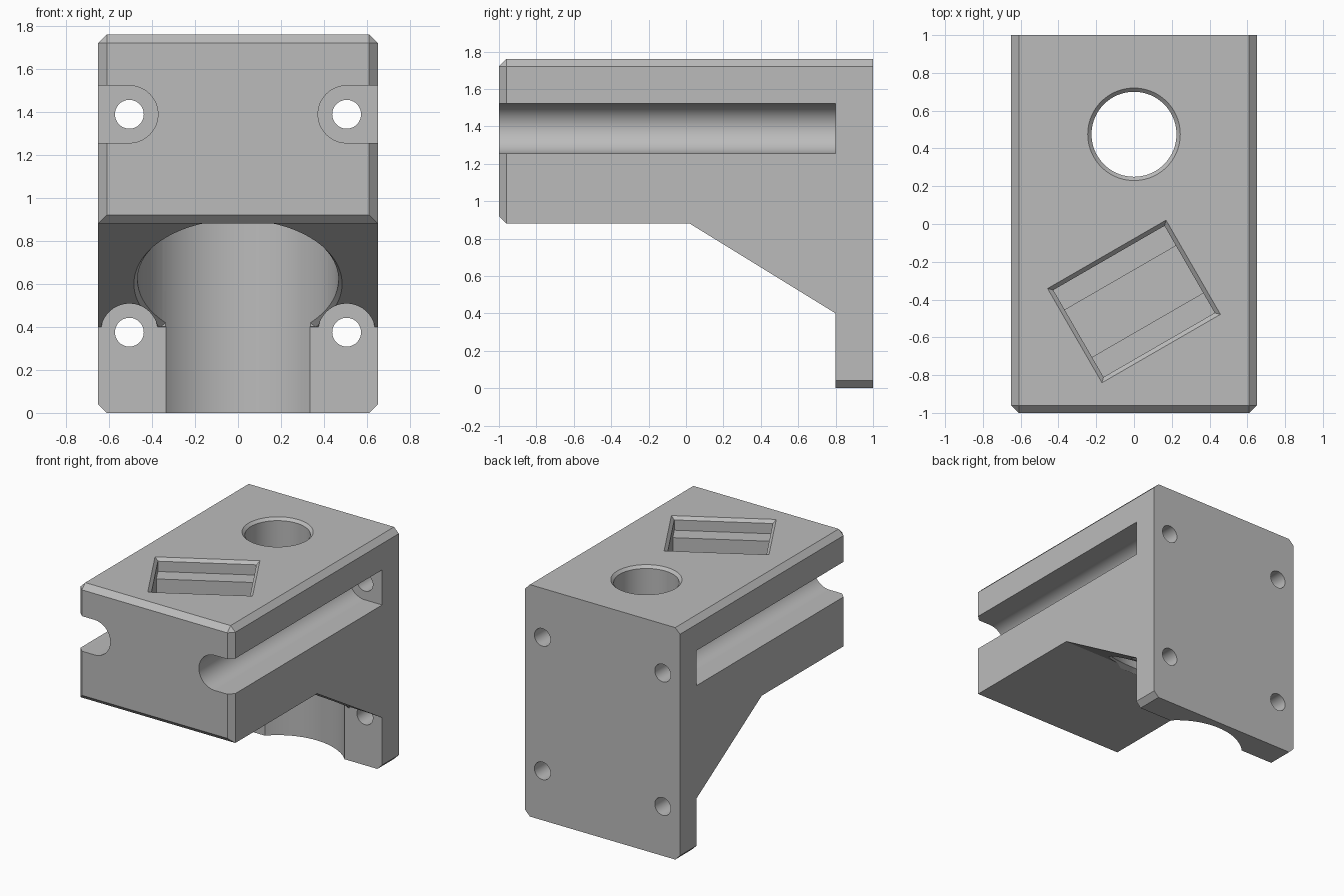
import bpy
import bmesh
from math import sin, cos, pi, radians
from mathutils import Matrix, Vector

old = bpy.data.objects.get("Cube")
if old:
    bpy.data.objects.remove(old, do_unlink=True)

grey = bpy.data.materials.new("plain grey")
grey.use_nodes = True
grey.diffuse_color = (0.5, 0.5, 0.5, 1)
grey.node_tree.nodes["Principled BSDF"].inputs["Base Color"].default_value = (0.5, 0.5, 0.5, 1)


def loft_mesh(rings):
    """Closed solid through a list of equally long point rings."""
    bm = bmesh.new()
    loops = [[bm.verts.new(p) for p in ring] for ring in rings]
    n = len(loops[0])
    for a, b in zip(loops, loops[1:]):
        for i in range(n):
            j = (i + 1) % n
            bm.faces.new((a[i], a[j], b[j], b[i]))
    bm.faces.new(loops[0])
    bm.faces.new(loops[-1])
    bmesh.ops.recalc_face_normals(bm, faces=bm.faces)
    return bm


def make_object(name, bm):
    mesh = bpy.data.meshes.new(name)
    bm.to_mesh(mesh)
    bm.free()
    mesh.materials.append(grey)
    obj = bpy.data.objects.new(name, mesh)
    bpy.context.collection.objects.link(obj)
    return obj


def circle(r, n=64, start=0, span=2 * pi):
    return [(r * cos(start + span * i / n), r * sin(start + span * i / n)) for i in range(n)]


def along_y(points, x, z, y0, y1):
    return [[(x + u, y, z + v) for u, v in points] for y in (y0, y1)]


# Bracket body: side profile swept across the width
HALF, CH = 0.65, 0.04
SLOPE = (0.88 - 0.4) / (0.8 - 0.02)
profile = [(-1, 0.88), (0.02, 0.88), (0.8, 0.4), (0.8, 0), (1, 0), (1, 1.76), (-1, 1.76)]
bm = loft_mesh([[(x, y, z) for y, z in profile] for x in (-HALF, HALF)])


def is_chamfered(edge):
    a, b = (v.co for v in edge.verts)
    front = a.y < -0.99 and b.y < -0.99
    lengthwise = abs(a.x - b.x) < 0.01 and abs(a.z - b.z) < 0.01
    return front or (lengthwise and (a.z > 1.7 or a.z < 0.01))


bmesh.ops.bevel(bm, geom=[e for e in bm.edges if is_chamfered(e)], offset=CH,
                offset_type='OFFSET', segments=1, affect='EDGES')
body = make_object("bracket_body", bm)


def cut(name, bm):
    """Subtract a temporary solid from the body."""
    tool = make_object(name, bm)
    tool.hide_render = True
    mod = body.modifiers.new(name, 'BOOLEAN')
    mod.operation = 'DIFFERENCE'
    mod.solver = 'EXACT'
    mod.object = tool
    bpy.context.view_layer.objects.active = body
    bpy.ops.object.modifier_apply(modifier=name)
    bpy.data.objects.remove(tool, do_unlink=True)


# Side slots, lower counterbores and screw holes
R = 0.133
for side in (-1, 1):
    x = side * 0.505
    arc = circle(R, 32, pi / 2, pi) + [(0, -R), (0.3, -R), (0.3, R)]
    slot = [(-side * -u, v) for u, v in arc]
    cut("side_slot", loft_mesh(along_y(slot, x, 1.388, -1.2, 0.8)))
    cut("counterbore", loft_mesh(along_y(circle(R), x, 0.375, 0.2, 0.8)))
    for z in (0.375, 1.388):
        cut("screw_hole", loft_mesh(along_y(circle(0.067, 48), x, z, 0.6, 1.2)))

# Vertical bore: wide below, narrow above, with a chamfered top rim
BORE_Y = 0.475
steps = [(0.467, -0.2), (0.467, 1.1), (0.225, 1.1), (0.225, 1.74), (0.265, 1.78)]
cut("vertical_bore", loft_mesh([[(u, BORE_Y + v, z) for u, v in circle(r, 96)] for r, z in steps]))

# Chamfer where the wide bore meets the sloped underside
rings = []
for r, lift in ((0.507, -0.025), (0.447, 0.04)):
    rings.append([(u, BORE_Y + v, 0.88 - SLOPE * (BORE_Y + v - 0.02) + lift)
                  for u, v in circle(r, 96)])
bm = loft_mesh(rings)
bmesh.ops.bisect_plane(bm, geom=bm.verts[:] + bm.edges[:] + bm.faces[:],
                       plane_co=(0, 0.799, 0), plane_no=(0, 1, 0), clear_outer=True)
bmesh.ops.holes_fill(bm, edges=[e for e in bm.edges if e.is_boundary])
bmesh.ops.recalc_face_normals(bm, faces=bm.faces)
cut("mouth_chamfer", bm)

# Angled stepped pocket in the top, with a chamfered rim
turn = Matrix.Translation((0, -0.41, 0)) @ Matrix.Rotation(radians(30), 4, 'Z')


def rectangle(a, b, z):
    return [turn @ Vector((u * a, v * b, z)) for u, v in ((-1, -1), (1, -1), (1, 1), (-1, 1))]


cut("angled_pocket", loft_mesh([rectangle(0.34, 0.144, 1.46), rectangle(0.34, 0.144, 1.66),
                                rectangle(0.34, 0.266, 1.66), rectangle(0.34, 0.266, 1.738),
                                rectangle(0.38, 0.306, 1.778)]))

# Smooth the round walls, keep the edges sharp
bpy.ops.object.select_all(action='DESELECT')
body.select_set(True)
bpy.context.view_layer.objects.active = body
bpy.ops.object.shade_smooth_by_angle(angle=radians(25))
